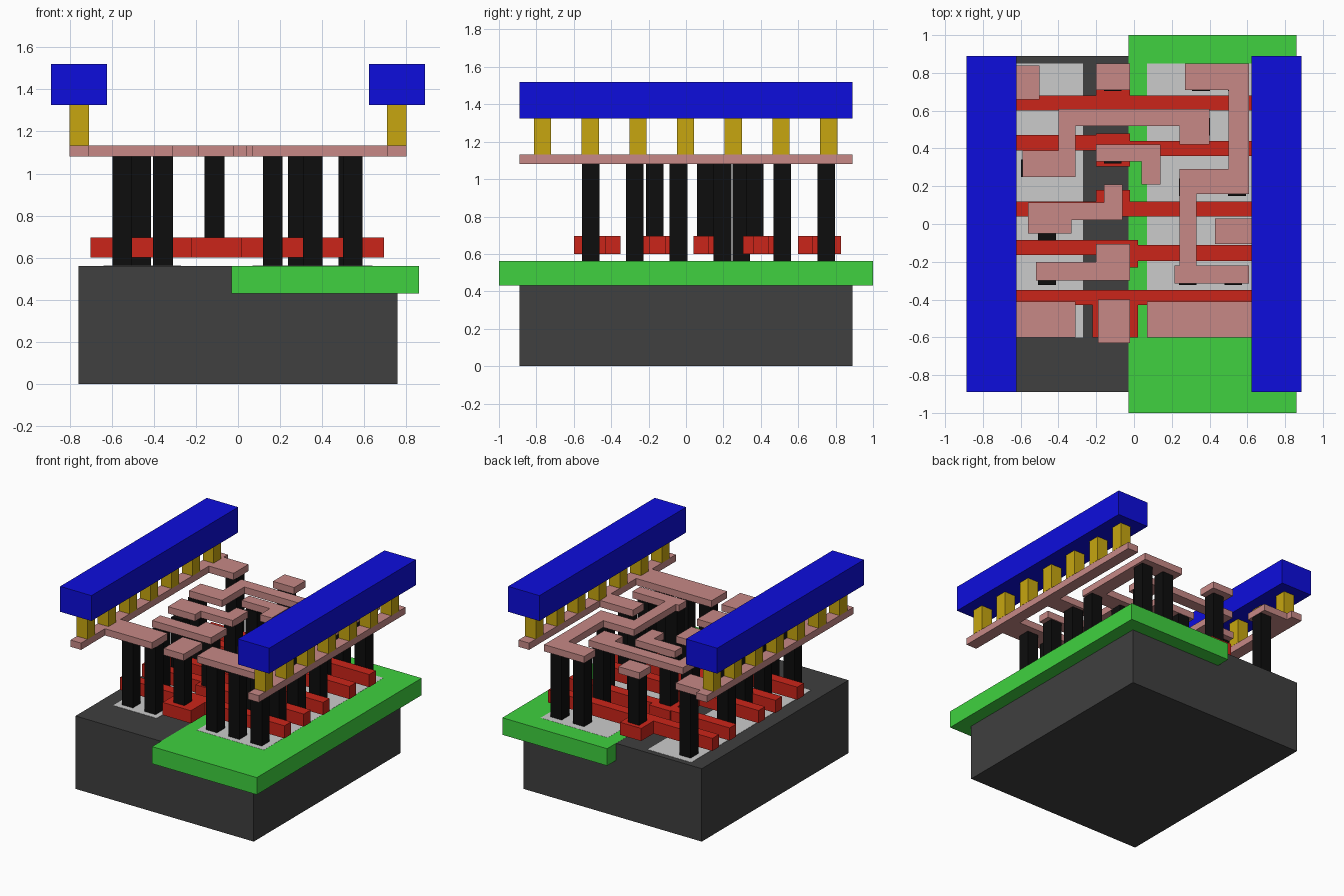
import bpy, bmesh


def material(name, rgb):
    m = bpy.data.materials.new(name)
    m.diffuse_color = (*rgb, 1)
    return m


DARK = material("dark_grey", (0.05, 0.05, 0.05))
GREEN = material("green", (0.05, 0.64, 0.05))
RED = material("red", (0.6, 0.018, 0.01))
BLACK = material("black", (0.004, 0.004, 0.004))
PINK = material("pink", (0.57, 0.25, 0.24))
YELLOW = material("yellow", (0.57, 0.38, 0.005))
BLUE = material("blue", (0.004, 0.004, 0.72))


def slab(name, outlines, z0, z1, mat=None):
    """Extrude one or more flat outlines from z0 to z1 into one object."""
    bm = bmesh.new()
    for pts in outlines:
        face = bm.faces.new([bm.verts.new((x, y, z0)) for x, y in pts])
        ext = bmesh.ops.extrude_face_region(bm, geom=[face], use_keep_orig=True)
        for v in ext["geom"]:
            if isinstance(v, bmesh.types.BMVert):
                v.co.z = z1
    bmesh.ops.recalc_face_normals(bm, faces=bm.faces)
    mesh = bpy.data.meshes.new(name)
    bm.to_mesh(mesh)
    bm.free()
    if mat:
        mesh.materials.append(mat)
    ob = bpy.data.objects.new(name, mesh)
    bpy.context.collection.objects.link(ob)
    return ob


def rect(x0, x1, y0, y1):
    return [(x0, y0), (x1, y0), (x1, y1), (x0, y1)]


def square(x, y, h=0.047):
    return rect(x - h, x + h, y - h, y + h)


# Substrate, well and the two diffusion strips (tops practically flush)
slab("substrate", [rect(-0.757, 0.757, -0.89, 0.89)], 0, 0.56, DARK)
slab("well", [rect(-0.03, 0.86, -1, 1)], 0.43, 0.561, GREEN)
slab("left_diffusion", [rect(-0.64, -0.27, -0.60, 0.85)], 0.48, 0.562)
slab("right_diffusion", [rect(0.07, 0.64, -0.60, 0.85)], 0.48, 0.562)

# Gate strips, each with a widened landing pad
gates = [
    [(-.7, .60), (.695, .60), (.695, .68), (-.02, .68), (-.02, .83), (-.2, .83), (-.2, .68), (-.7, .68)],
    [(-.7, .39), (-.2, .39), (-.2, .305), (-.02, .305), (-.02, .36), (.695, .36), (.695, .44),
     (-.02, .44), (-.02, .48), (-.2, .48), (-.2, .47), (-.7, .47)],
    [(-.7, .04), (.695, .04), (.695, .12), (-.02, .12), (-.02, .18), (-.2, .18), (-.2, .12), (-.7, .12)],
    [(-.7, -.165), (-.2, -.165), (-.2, -.23), (.02, -.23), (.02, -.195), (.695, -.195), (.695, -.11),
     (.02, -.11), (.02, -.085), (-.7, -.085)],
    [(-.7, -.43), (-.22, -.43), (-.22, -.6), (.02, -.6), (.02, -.43), (.695, -.43), (.695, -.35), (-.7, -.35)],
]
for i, g in enumerate(gates):
    slab(f"gate_{i + 1}", [g], 0.60, 0.697, RED)

# Contacts down to the diffusion, by row
rows = {
    -0.51: (-0.55, -0.357, 0.165, 0.355, 0.545),
    -0.275: (-0.46, 0.285, 0.525),
    -0.04: (-0.46, 0.525),
    0.195: (0.285, 0.545),
    0.295: (-0.55,),
    0.515: (0.355,),
    0.75: (-0.55, 0.355, 0.545),
}
slab("diffusion_contacts", [square(x, y) for y, xs in rows.items() for x in xs], 0.562, 1.08, BLACK)

# Contacts down to the gate pads
slab("gate_contacts", [square(-0.112, y) for y in (-0.51, -0.168, 0.107, 0.368, 0.75)], 0.697, 1.08, BLACK)

# First metal layer: power rails with their branches, then signal traces
wires = {
    "left_rail": [(-.8, -.89), (-.71, -.89), (-.71, -.6), (-.31, -.6), (-.31, -.41), (-.71, -.41),
                  (-.71, .66), (-.5, .66), (-.5, .84), (-.71, .84), (-.71, .89), (-.8, .89)],
    "right_rail": [(.8, -.89), (.71, -.89), (.71, -.6), (.07, -.6), (.07, -.41), (.71, -.41),
                   (.71, -.105), (.43, -.105), (.43, .03), (.71, .03), (.71, .89), (.8, .89)],
    "front_pad": rect(-.19, -.02, -.63, -.40),
    "back_pad": rect(-.2, -.02, .71, .85),
    "long_trace": [(.27, .85), (.61, .85), (.61, .16), (.33, .16), (.33, -.22), (.61, -.22), (.61, -.315),
                   (.215, -.315), (.215, -.22), (.24, -.22), (.24, .29), (.5, .29), (.5, .71), (.27, .71)],
    "bridge_trace": [(-.59, .25), (-.31, .25), (-.31, .52), (.24, .52), (.24, .42), (.4, .42),
                     (.4, .61), (-.4, .61), (-.4, .39), (-.59, .39)],
    "hook_trace": [(-.2, .33), (.04, .33), (.04, .21), (.14, .21), (.14, .42), (-.2, .42)],
    "middle_trace": [(-.56, -.05), (-.33, -.05), (-.33, .02), (-.06, .02), (-.06, .21),
                     (-.16, .21), (-.16, .115), (-.56, .115)],
    "lower_trace": [(-.52, -.3), (-.02, -.3), (-.02, -.105), (-.2, -.105), (-.2, -.2), (-.52, -.2)],
}
for name, pts in wires.items():
    slab(name, [pts], 1.08, 1.132, PINK)

# Vias and upper power bars on both sides
for side, s in (("left", -1), ("right", 1)):
    slab(f"{side}_vias", [square(s * 0.755, -0.767 + i * 0.255, 0.046) for i in range(7)],
         1.132, 1.325, YELLOW)
    slab(f"{side}_power_bar", [rect(s * 0.755 - 0.133, s * 0.755 + 0.133, -0.89, 0.89)],
         1.325, 1.52, BLUE)
